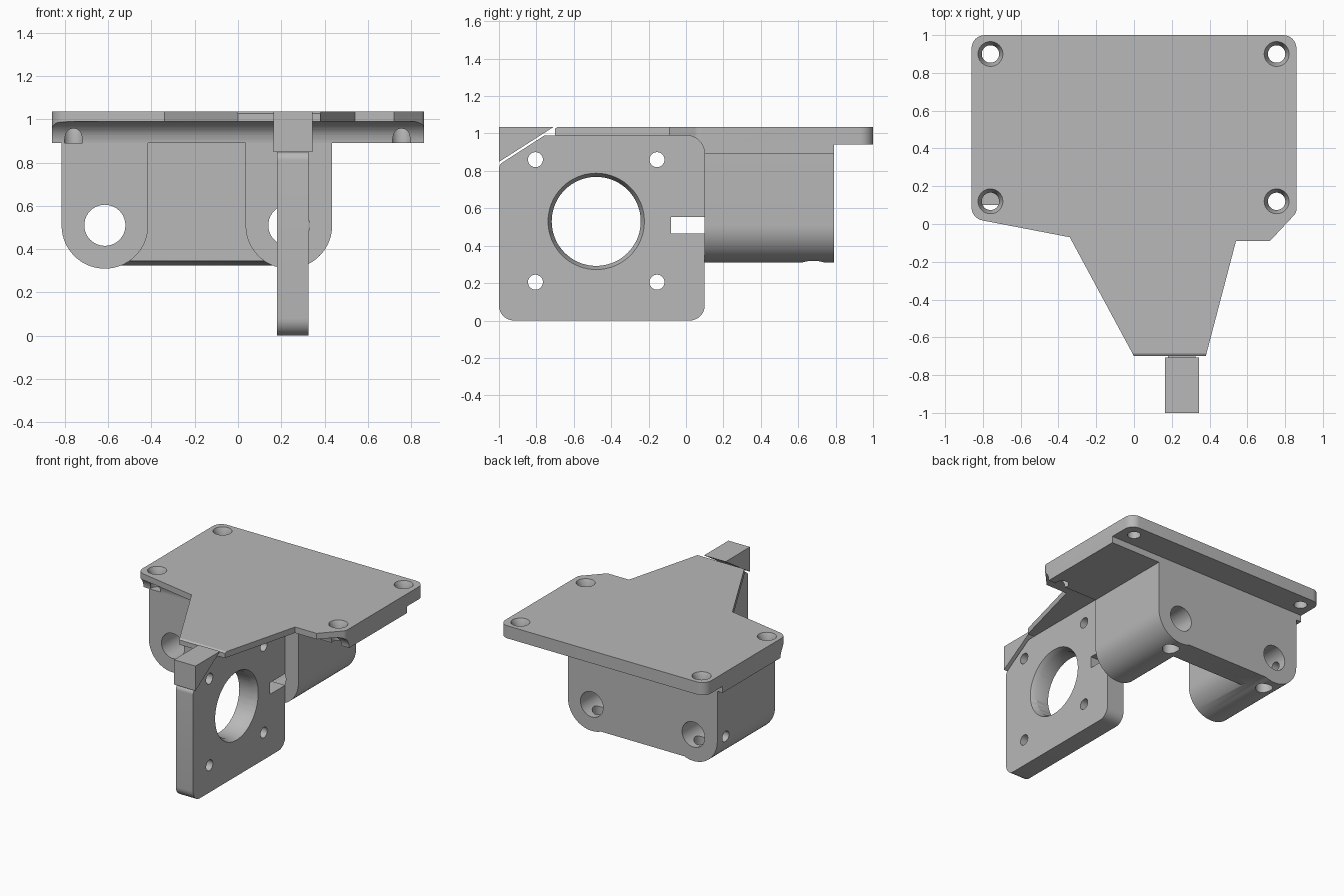
import bpy, bmesh, math
from mathutils import Vector, Matrix

if "Cube" in bpy.data.objects:
    bpy.data.objects.remove(bpy.data.objects["Cube"])

grey = bpy.data.materials.new("plain grey")
grey.use_nodes = True
COLOR = (0.48, 0.48, 0.48, 1)
grey.diffuse_color = COLOR
grey.node_tree.nodes["Principled BSDF"].inputs["Base Color"].default_value = COLOR


def make(name, bm):
    bmesh.ops.recalc_face_normals(bm, faces=bm.faces)
    mesh = bpy.data.meshes.new(name)
    bm.to_mesh(mesh)
    bm.free()
    obj = bpy.data.objects.new(name, mesh)
    bpy.context.scene.collection.objects.link(obj)
    return obj


def rounded(corners, steps=8):
    """Turn (u, v, radius) corners into an outline with arcs."""
    out = []
    for i, (u, v, r) in enumerate(corners):
        p = Vector((u, v))
        if r == 0:
            out.append(p)
            continue
        a = (Vector(corners[i - 1][:2]) - p).normalized()
        b = (Vector(corners[(i + 1) % len(corners)][:2]) - p).normalized()
        half = a.angle(b) / 2
        center = p + (a + b).normalized() * (r / math.sin(half))
        start = p + a * (r / math.tan(half)) - center
        end = p + b * (r / math.tan(half)) - center
        sweep = math.atan2(start.x * end.y - start.y * end.x, start.dot(end))
        for k in range(steps + 1):
            out.append(center + Matrix.Rotation(sweep * k / steps, 2) @ start)
    return out


def prism(name, outline, axis, lo, hi):
    """Extrude an outline along an axis; the outline uses the other two axes in order."""
    place = {"x": lambda p, h: (h, p[0], p[1]),
             "y": lambda p, h: (p[0], h, p[1]),
             "z": lambda p, h: (p[0], p[1], h)}[axis]
    bm = bmesh.new()
    rings = [[bm.verts.new(place(p, h)) for p in outline] for h in (lo, hi)]
    for ring in rings:
        bm.faces.new(ring)
    n = len(outline)
    for i in range(n):
        j = (i + 1) % n
        bm.faces.new((rings[0][i], rings[0][j], rings[1][j], rings[1][i]))
    return make(name, bm)


def rod(axis, center, lo, hi, r_lo, r_hi=None, sides=40):
    """Round cutter along an axis, tapered when two radii are given."""
    turn = {"x": Matrix.Rotation(math.pi / 2, 4, "Y"),
            "y": Matrix.Rotation(-math.pi / 2, 4, "X"),
            "z": Matrix.Identity(4)}[axis]
    mid = (lo + hi) / 2
    u, v = center
    pos = {"x": (mid, u, v), "y": (u, mid, v), "z": (u, v, mid)}[axis]
    bm = bmesh.new()
    bmesh.ops.create_cone(bm, cap_ends=True, segments=sides, radius1=r_lo,
                          radius2=r_lo if r_hi is None else r_hi, depth=hi - lo,
                          matrix=Matrix.Translation(pos) @ turn)
    return make("cutter", bm)


def box(u0, v0, u1, v1):
    return [(u0, v0), (u1, v0), (u1, v1), (u0, v1)]


def combine(obj, others, operation="DIFFERENCE"):
    for other in others:
        mod = obj.modifiers.new("cut", "BOOLEAN")
        mod.operation, mod.solver, mod.object = operation, "EXACT", other
        bpy.context.view_layer.update()
        graph = bpy.context.evaluated_depsgraph_get()
        mesh = bpy.data.meshes.new_from_object(obj.evaluated_get(graph))
        obj.modifiers.clear()
        obj.data = mesh
        bpy.data.objects.remove(other)


def finish(obj):
    obj.data.materials.clear()
    obj.data.materials.append(grey)
    bpy.ops.object.select_all(action="DESELECT")
    obj.select_set(True)
    bpy.context.view_layer.objects.active = obj
    bpy.ops.object.shade_smooth_by_angle(angle=math.radians(30))


TOP, UNDER = 1.035, 0.89

# Top plate with a tapered tongue at the front
plate = prism("top_plate", rounded([
    (-0.86, 0.03, 0.07), (-0.34, -0.07, 0), (0, -0.7, 0), (0.38, -0.7, 0),
    (0.54, -0.09, 0), (0.72, -0.09, 0), (0.86, 0.06, 0.05),
    (0.86, 1, 0.07), (-0.86, 1, 0.07)]), "z", UNDER, TOP)
cove = [(0.1 * math.sin(a), UNDER + 0.1 * math.cos(a))
        for a in (math.pi / 2 * (1 - k / 12) for k in range(13))]
cuts = [
    prism("cutter", [(-1.2, 0.8), (0.1, 0.8)] + cove + [(-1.2, 0.99)], "x", -1, 1),
    prism("cutter", box(0.79, 0.8, 1.2, 0.94), "x", -1, 1),
    prism("cutter", [(-0.75, 0.994), (-0.686, TOP), (-0.68, 1.1), (-0.75, 1.1)], "x", -1, 1)]
for x in (-0.76, 0.755):
    for y in (0.12, 0.9):
        cuts.append(rod("z", (x, y), 0.8, 1.1, 0.046))
        cuts.append(rod("z", (x, y), 0.99, TOP + 0.005, 0.046, 0.068))
combine(plate, cuts)
finish(plate)

# Two rod holders joined by a rear wall
wall = prism("rod_holders", [(0.57, 0.345), (0.79, 0.325), (0.79, UNDER), (0.57, UNDER)],
             "x", -0.615, 0.235)
RODS = (-0.615, 0.235)
holders = [prism("holder", rounded([
    (x - 0.2, UNDER, 0), (x - 0.2, 0.31, 0.199), (x + 0.2, 0.31, 0.199),
    (x + 0.2, UNDER, 0)], 14), "y", 0.1, 0.79) for x in RODS]
combine(wall, holders, "UNION")
cuts = []
for x in RODS:
    cuts.append(rod("y", (x, 0.51), 0, 0.9, 0.095))
    cuts.append(rod("z", (x, 0.68), 0.2, 0.51, 0.06))
cuts.append(rod("x", (0.69, 0.51), -0.9, -0.615, 0.04))
combine(wall, cuts)
finish(wall)

# Upright motor mount with its round opening, screw holes and slot
mount = prism("motor_mount", rounded([
    (-1, 0, 0.08), (0.1, 0, 0.08), (0.1, 0.99, 0.1),
    (-0.756, 0.99, 0), (-1, 0.833, 0.04)]), "x", 0.18, 0.325)
cuts = [rod("x", (-0.48, 0.53), 0, 0.5, 0.238, sides=72),
        rod("x", (-0.48, 0.53), 0.285, 0.33, 0.238, 0.26, sides=72),
        prism("cutter", box(-0.08, 0.465, 0.2, 0.553), "x", 0, 0.5)]
for y in (-0.805, -0.155):
    for z in (0.205, 0.86):
        cuts.append(rod("x", (y, z), 0, 0.5, 0.04))
combine(mount, cuts)
finish(mount)

# Loose wedge above the slanted corner of the mount
finish(prism("corner_wedge", [(-1, 0.848), (-0.708, TOP), (-1, TOP)], "x", 0.165, 0.345))
